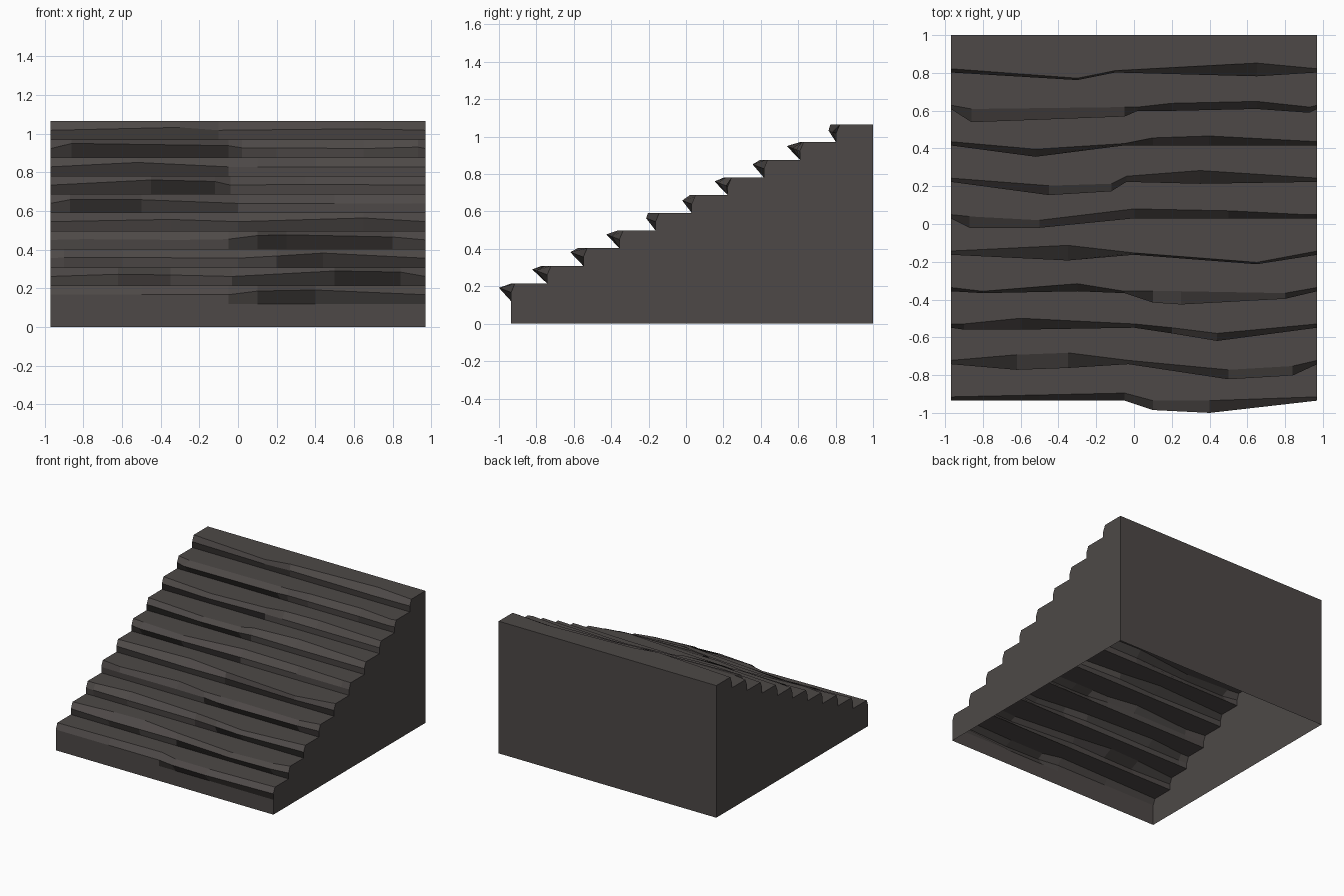
import bpy
import bmesh

cube = bpy.data.objects.get("Cube")
if cube:
    bpy.data.objects.remove(cube, do_unlink=True)

HALF_WIDTH = 0.97
BACK = 1.0
FIRST_RISER, RISE = 0.12, 0.0945
FIRST_FRONT, RUN = -0.935, 0.193

# Worn stone edges, one list per step from the bottom up.
# Each key: x, how far the nose juts out, how far the lip sits back (hundredths)
WEAR = [
    [(-50, 0, 3), (-5, 0, 4), (10, 5, 0), (40, 6.5, 0)],
    [(-62, 3, 5), (-35, 2, 6), (-3, 0, 2), (50, 8, -3), (84, 6, -1)],
    [(-90, 1, 2), (-60, 1, 5), (0, 0, 2), (20, 3, 0), (44, 7, -3)],
    [(-80, 1, 0), (-30, 0, 4), (-5, 1, 0), (10, 6, 0), (25, 7, 0), (80, 4, -1)],
    [(-35, 3, 5), (0, 0, 1), (65, 5, -4)],
    [(-87, 5, 1), (-50, 5, -1), (0, 0, 5), (50, 0, 4), (90, 0, 2)],
    [(-45, 7, -2), (-12, 5, -1), (-4, 0, 3), (35, 1, 6)],
    [(-52, 6, -2), (-5, 0, 1), (10, 0, 4), (40, 0, 5)],
    [(-86, 7, 0), (-5, 4, 1), (2, 1, 1), (20, 1, 3), (65, 0, 4), (93, 2, 1)],
    [(-30, 4, -3), (-10, 0, 1), (65, 2, 5)],
]


def step_lines(bm, index, keys):
    """Rows of vertices for the inner corner, the nose and the lip of a step."""
    front = FIRST_FRONT + RUN * index
    low = FIRST_RISER + RISE * index
    end = HALF_WIDTH * 100
    inner, nose, lip = [], [], []
    for x, out, back in [(-end, 0, 2), *keys, (end, 0, 2)]:
        x, out, back = x / 100, out / 100, back / 100
        nose_height = RISE * min(0.8, 0.5 + 4 * out)
        inner.append(bm.verts.new((x, front, low)))
        nose.append(bm.verts.new((x, front - out, low + nose_height)))
        lip.append(bm.verts.new((x, front + back, low + RISE)))
    return inner, nose, lip


def bridge(bm, lower, upper):
    """Quads between two rows with the same number of vertices."""
    for i in range(len(lower) - 1):
        bm.faces.new((lower[i], lower[i + 1], upper[i + 1], upper[i]))


bm = bmesh.new()
steps = [step_lines(bm, i, keys) for i, keys in enumerate(WEAR)]

# Risers: undercut below the nose, bevel above it
for inner, nose, lip in steps:
    bridge(bm, inner, nose)
    bridge(bm, nose, lip)

# Treads: flat faces from each lip to the next inner corner
for current, following in zip(steps, steps[1:]):
    bm.faces.new(current[2] + following[0][::-1])

# Front wall, top landing and back wall; the underside stays open
top = FIRST_RISER + RISE * len(steps)
ends = (-HALF_WIDTH, HALF_WIDTH)
front_foot = [bm.verts.new((x, FIRST_FRONT, 0)) for x in ends]
back_foot = [bm.verts.new((x, BACK, 0)) for x in ends]
back_top = [bm.verts.new((x, BACK, top)) for x in ends]
bm.faces.new(front_foot + steps[0][0][::-1])
bm.faces.new(steps[-1][2] + back_top[::-1])
bm.faces.new(back_foot[::-1] + back_top)

# Side walls following the stepped profile
for side in (0, -1):
    profile = [row[side] for step in steps for row in step]
    bm.faces.new([front_foot[side], *profile, back_top[side], back_foot[side]])

bmesh.ops.recalc_face_normals(bm, faces=bm.faces)
mesh = bpy.data.meshes.new("stone_stairs")
bm.to_mesh(mesh)
bm.free()
stairs = bpy.data.objects.new("stone_stairs", mesh)
bpy.context.collection.objects.link(stairs)

# Dark stone
stone = bpy.data.materials.new("dark_stone")
stone.use_nodes = True
colour = (0.075, 0.066, 0.063, 1)
stone.diffuse_color = colour
stone.node_tree.nodes["Principled BSDF"].inputs["Base Color"].default_value = colour
mesh.materials.append(stone)
